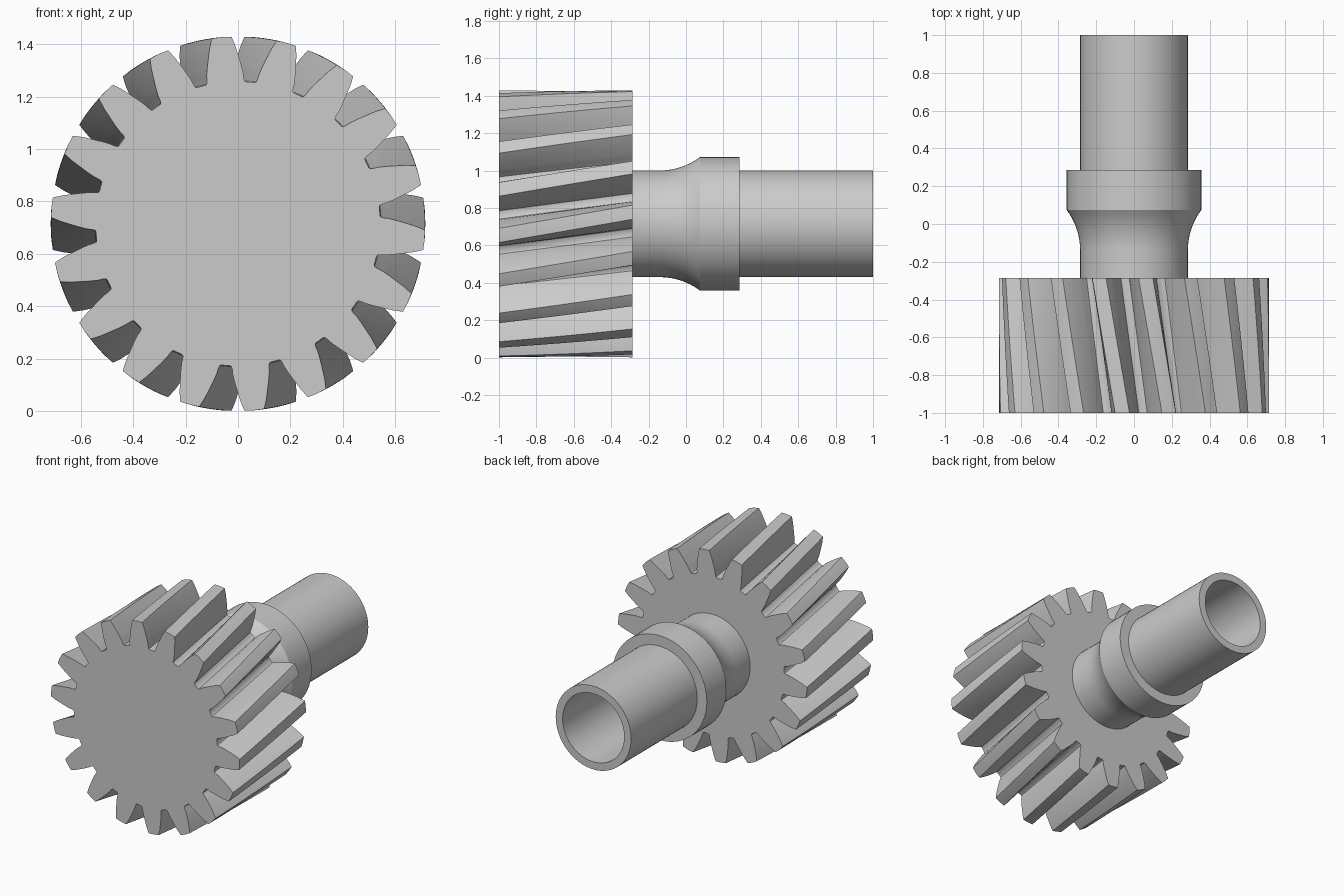
import bpy, bmesh, math

if "Cube" in bpy.data.objects:
    bpy.data.objects.remove(bpy.data.objects["Cube"])

CZ = 0.715            # height of the shaft axis
TEETH = 18
Y_FRONT, Y_BACK = -1.0, -0.286
TWIST = math.radians(10)

steel = bpy.data.materials.new("grey_steel")
steel.diffuse_color = (0.6, 0.6, 0.6, 1)
steel.use_nodes = True
steel.node_tree.nodes["Principled BSDF"].inputs["Base Color"].default_value = steel.diffuse_color


def point(radius, angle, y):
    """Point around the shaft axis, angle measured clockwise from the top."""
    return (radius * math.sin(angle), y, CZ + radius * math.cos(angle))


def finish(name, bm, sharp):
    bmesh.ops.recalc_face_normals(bm, faces=bm.faces)
    mesh = bpy.data.meshes.new(name)
    bm.to_mesh(mesh)
    bm.free()
    obj = bpy.data.objects.new(name, mesh)
    bpy.context.collection.objects.link(obj)
    mesh.materials.append(steel)
    bpy.ops.object.select_all(action='DESELECT')
    obj.select_set(True)
    bpy.context.view_layer.objects.active = obj
    bpy.ops.object.shade_smooth_by_angle(angle=math.radians(sharp))


def skin(bm, rings, closed=True):
    n = len(rings[0])
    for a, b in zip(rings, rings[1:]):
        for i in range(n if closed else n - 1):
            j = (i + 1) % n
            bm.faces.new((a[i], a[j], b[j], b[i]))


# Helical gear: half a tooth as (degrees from tooth centre, radius)
half = [(8.2, 0.543), (7.65, 0.546), (7.3, 0.556), (7.0, 0.575), (6.2, 0.605),
        (5.2, 0.640), (4.2, 0.678), (3.05, 0.714)]
tooth = [(-a, r) for a, r in half] + [(0, 0.715)] + half[::-1]
bm = bmesh.new()
rings = []
STEPS = 6
for s in range(STEPS + 1):
    t = s / STEPS
    y = Y_FRONT + (Y_BACK - Y_FRONT) * t
    ring = []
    for k in range(TEETH):
        centre = math.radians(-5 + k * 360 / TEETH) - TWIST * t
        ring += [bm.verts.new(point(r, centre + math.radians(a), y)) for a, r in tooth]
    rings.append(ring)
skin(bm, rings)
bm.faces.new(rings[0])
bm.faces.new(rings[-1])
finish("helical_gear", bm, 30)

# Hollow shaft: neck, concave flare, collar, tube and bore, turned about the axis
R_SHAFT, R_COLLAR, R_BORE, Y_FLARE = 0.285, 0.357, 0.233, 0.075
R_ARC = 0.357
length = math.sqrt(2 * R_ARC * (R_COLLAR - R_SHAFT) - (R_COLLAR - R_SHAFT) ** 2)
sweep = math.asin(length / R_ARC)
profile = [(R_SHAFT, Y_BACK)]
for i in range(9):
    a = sweep * i / 8
    profile.append((R_SHAFT + R_ARC * (1 - math.cos(a)), Y_FLARE - length + R_ARC * math.sin(a)))
profile += [(R_COLLAR, 0.285), (R_SHAFT, 0.285), (R_SHAFT, 1.0), (R_BORE, 1.0), (R_BORE, Y_BACK)]
bm = bmesh.new()
SIDES = 64
rings = [[bm.verts.new(point(r, 2 * math.pi * i / SIDES, y)) for i in range(SIDES)]
         for r, y in profile]
skin(bm, rings)
finish("hollow_shaft", bm, 30)
